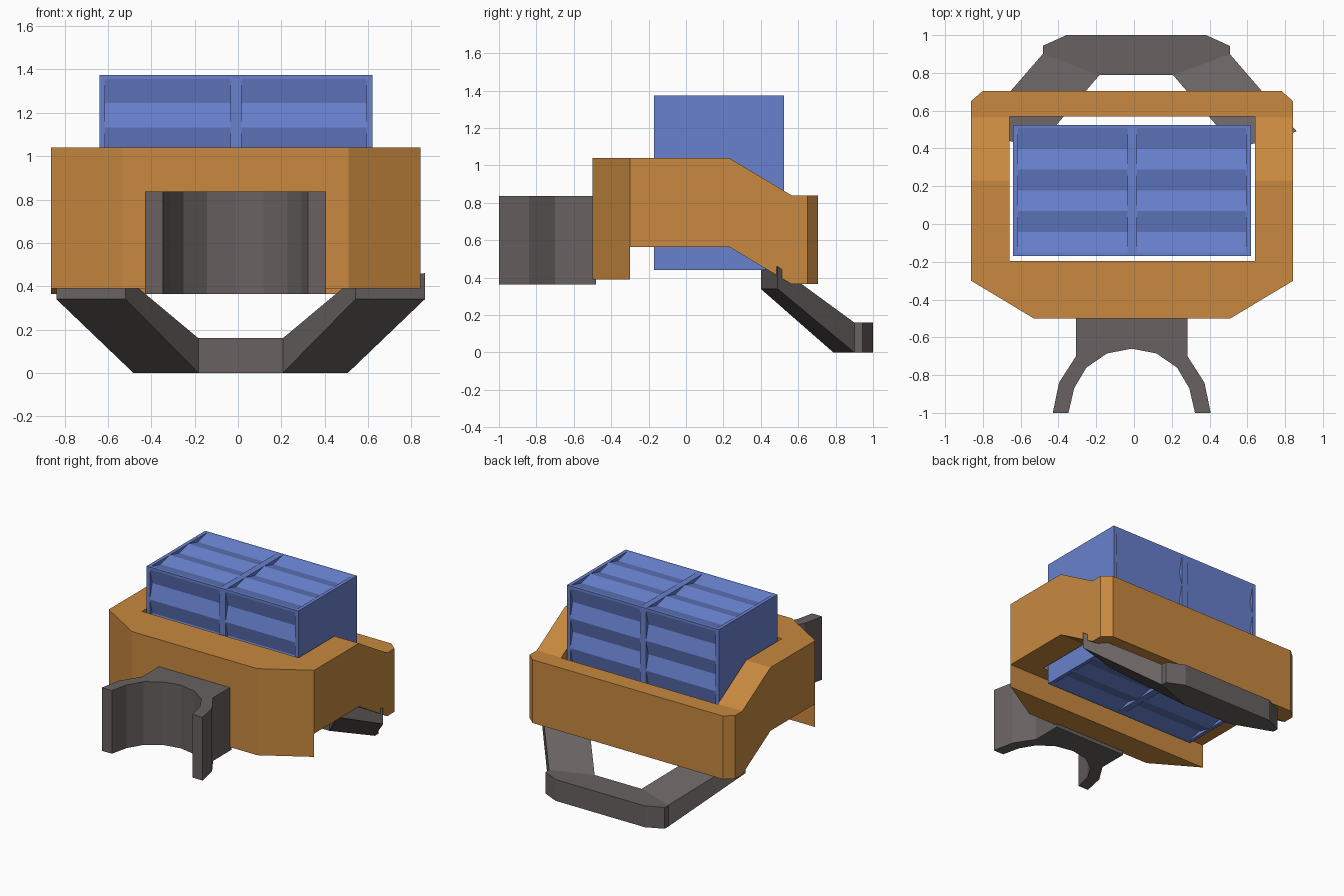
import bpy, bmesh
from mathutils import Vector

if "Cube" in bpy.data.objects:
    bpy.data.objects.remove(bpy.data.objects["Cube"])


def material(name, color):
    m = bpy.data.materials.new(name)
    m.diffuse_color = color
    m.use_nodes = True
    m.node_tree.nodes["Principled BSDF"].inputs["Base Color"].default_value = m.diffuse_color
    return m


ORANGE = material("orange", (0.58, 0.25, 0.05, 1))
BLUE = material("blue", (0.14, 0.22, 0.62, 1))
GREY = material("warm_grey", (0.14, 0.12, 0.12, 1))


def prism(name, pts, a, b, axis, mat):
    """Extrude a 2D outline from a to b along x (outline is y,z) or z (outline is x,y)."""
    bm = bmesh.new()
    place = (lambda p: (a, p[0], p[1])) if axis == "x" else (lambda p: (p[0], p[1], a))
    face = bm.faces.new([bm.verts.new(place(p)) for p in pts])
    step = Vector((b - a, 0, 0)) if axis == "x" else Vector((0, 0, b - a))
    ext = bmesh.ops.extrude_face_region(bm, geom=[face], use_keep_orig=True)
    moved = [g for g in ext["geom"] if isinstance(g, bmesh.types.BMVert)]
    bmesh.ops.translate(bm, verts=moved, vec=step)
    return finish(name, bm, mat)


def finish(name, bm, mat):
    bmesh.ops.recalc_face_normals(bm, faces=bm.faces)
    me = bpy.data.meshes.new(name)
    bm.to_mesh(me)
    bm.free()
    me.materials.append(mat)
    ob = bpy.data.objects.new(name, me)
    bpy.context.collection.objects.link(ob)
    return ob


def boolean(target, cutter, op):
    mod = target.modifiers.new(op, "BOOLEAN")
    mod.operation, mod.object, mod.solver = op, cutter, "EXACT"
    bpy.context.view_layer.objects.active = target
    bpy.ops.object.modifier_apply(modifier=mod.name)
    bpy.data.objects.remove(cutter)


def mirrored(half, cx):
    return [(cx + x, y) for x, y in half] + [(cx - x, y) for x, y in reversed(half) if x > 0]


def rect(x0, x1, y0, y1):
    return [(x0, y0), (x1, y0), (x1, y1), (x0, y1)]


# Body frame: side profile trimmed to the plan outline, with a window through it
side = [(-0.5, 0.39), (-0.3, 0.39), (-0.3, 0.565), (0.23, 0.565), (0.565, 0.365), (0.705, 0.365),
        (0.705, 0.84), (0.565, 0.84), (0.23, 1.04), (-0.5, 1.04)]
plan = mirrored([(0.52, -0.5), (0.853, -0.3), (0.853, 0.65), (0.79, 0.705)], -0.01)
frame = prism("body_frame", side, -0.95, 0.95, "x", ORANGE)
boolean(frame, prism("plan_cutter", plan, -0.2, 1.5, "z", ORANGE), "INTERSECT")
boolean(frame, prism("window_cutter", rect(-0.66, 0.64, -0.195, 0.57), -0.2, 1.5, "z", ORANGE), "DIFFERENCE")

# Front clamp with an open half-round jaw
clamp = [(0.295, -0.48), (0.295, -0.70), (0.385, -0.84), (0.418, -1.0), (0.335, -1.0),
         (0.305, -0.87), (0.24, -0.76), (0.13, -0.685), (0, -0.66)]
prism("front_clamp", mirrored(clamp, -0.012), 0.363, 0.837, "z", GREY)

# Rear handle: crossbar plus two slanted arms
CX = 0.012
bar = [(0.195, 0.788), (0.495, 0.90), (0.495, 0.943), (0.37, 1.0)]
prism("handle_bar", mirrored(bar, CX), 0, 0.16, "z", GREY)
for sgn, label in ((-1, "left"), (1, "right")):
    bm = bmesh.new()
    low = [(0.195, 0.788, 0), (0.495, 0.90, 0), (0.495, 0.90, 0.16), (0.195, 0.788, 0.16)]
    high = [(0.53, 0.40, 0.34), (0.85, 0.49, 0.34), (0.85, 0.49, 0.46), (0.53, 0.40, 0.44)]
    a, b = [[bm.verts.new((CX + sgn * x, y, z)) for x, y, z in ring] for ring in (low, high)]
    bm.faces.new(a)
    bm.faces.new(b)
    for i in range(4):
        j = (i + 1) % 4
        bm.faces.new((a[i], a[j], b[j], b[i]))
    finish(label + "_handle_arm", bm, GREY)

# Battery block: corrugated core between flat ribs
Y0, Y1, Z0, Z1 = -0.17, 0.525, 0.44, 1.375
RIM, DEPTH = 0.018, 0.028
corners = [Vector(c) for c in rect(Y0, Y1, Z0, Z1)]
wave = []
for i, n in enumerate((6, 8, 6, 8)):
    p, q = corners[i], corners[(i + 1) % 4]
    d = (q - p).normalized()
    inward = Vector((-d.y, d.x))
    run = (q - p).length - 2 * RIM
    wave.append(p)
    for k in range(n + 1):
        wave.append(p + d * (RIM + run * k / n) + inward * (DEPTH if k % 2 else 0))
prism("corrugated_core", wave, -0.625, 0.605, "x", BLUE)
for name, x0, x1 in (("left_plate", -0.64, -0.613), ("centre_rib", -0.035, 0.015), ("right_plate", 0.593, 0.62)):
    prism(name, corners, x0, x1, "x", BLUE)
